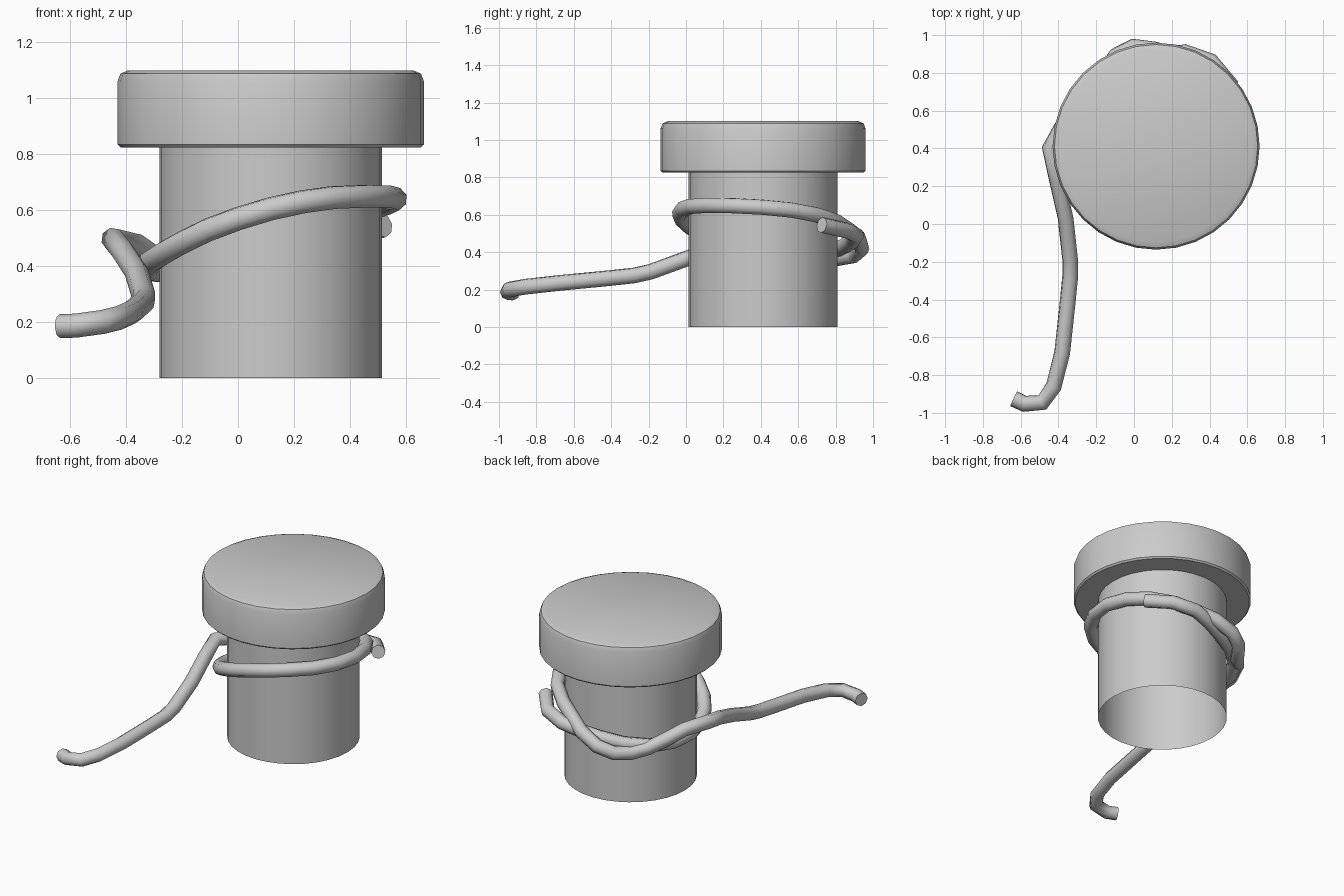
import bpy, bmesh
from math import radians, sin, cos, pi

if "Cube" in bpy.data.objects:
    bpy.data.objects.remove(bpy.data.objects["Cube"])

CX, CY = 0.117, 0.412   # bollard axis


def lathe(name, profile, sides=32, close_start=False, close_end=False):
    """Revolve an (r, z) profile around the bollard axis."""
    bm = bmesh.new()
    rings = [[bm.verts.new((CX + r * cos(2 * pi * i / sides),
                            CY + r * sin(2 * pi * i / sides), z))
              for i in range(sides)] for r, z in profile]
    for a, b in zip(rings, rings[1:]):
        for i in range(sides):
            j = (i + 1) % sides
            bm.faces.new((a[i], a[j], b[j], b[i]))
    if close_start:
        bm.faces.new(rings[0][::-1])
    if close_end:
        bm.faces.new(rings[-1])
    me = bpy.data.meshes.new(name)
    bm.to_mesh(me)
    bm.free()
    ob = bpy.data.objects.new(name, me)
    bpy.context.collection.objects.link(ob)
    smooth(ob, 40)
    return ob


def smooth(ob, angle):
    bpy.ops.object.select_all(action='DESELECT')
    ob.select_set(True)
    bpy.context.view_layer.objects.active = ob
    bpy.ops.object.shade_smooth_by_angle(angle=radians(angle))


# Bollard: open-bottomed post with an overhanging rounded cap
lathe("bollard",
      [(0.398, 0), (0.398, 0.825), (0.538, 0.825), (0.548, 0.835),
       (0.548, 1.06), (0.538, 1.088), (0.51, 1.10)], close_end=True)

# Rope: loose tail on the ground side (x, y, z)
tail = [(-0.637, -0.925, 0.185), (-0.58, -0.952, 0.187), (-0.485, -0.945, 0.20),
        (-0.425, -0.86, 0.215), (-0.38, -0.68, 0.235), (-0.352, -0.42, 0.26),
        (-0.338, -0.28, 0.275), (-0.338, -0.19, 0.295), (-0.362, 0.03, 0.375),
        (-0.41, 0.24, 0.45), (-0.447, 0.40, 0.495)]

# Rope: turns around the post (angle in degrees, radius, z)
wrap = [(165, 0.50, 0.475), (152, 0.475, 0.43), (138, 0.465, 0.385),
        (125, 0.48, 0.365), (114, 0.525, 0.38), (103, 0.54, 0.42),
        (90, 0.51, 0.475), (77, 0.465, 0.52), (60, 0.445, 0.565),
        (40, 0.44, 0.60), (20, 0.44, 0.625), (0, 0.445, 0.64),
        (-20, 0.445, 0.648), (-40, 0.445, 0.65), (-60, 0.445, 0.645),
        (-75, 0.445, 0.63), (-90, 0.445, 0.605), (-105, 0.445, 0.57),
        (-120, 0.445, 0.53), (-135, 0.445, 0.485), (-150, 0.445, 0.445),
        (-165, 0.445, 0.415), (-180, 0.445, 0.395), (-200, 0.445, 0.385),
        (-220, 0.445, 0.39), (-240, 0.445, 0.41), (-258, 0.45, 0.435),
        (-272, 0.475, 0.46), (-287, 0.52, 0.49), (-303, 0.535, 0.515),
        (-322, 0.51, 0.545)]
path = tail + [(CX + r * cos(radians(a)), CY + r * sin(radians(a)), z)
               for a, r, z in wrap]

curve = bpy.data.curves.new("rope", 'CURVE')
curve.dimensions = '3D'
curve.bevel_depth = 0.043
curve.bevel_resolution = 2
curve.use_fill_caps = True
spline = curve.splines.new('POLY')
spline.points.add(len(path) - 1)
for p, co in zip(spline.points, path):
    p.co = (*co, 1)
rope = bpy.data.objects.new("rope", curve)
bpy.context.collection.objects.link(rope)
bpy.ops.object.select_all(action='DESELECT')
rope.select_set(True)
bpy.context.view_layer.objects.active = rope
bpy.ops.object.convert(target='MESH')
smooth(bpy.context.object, 60)
